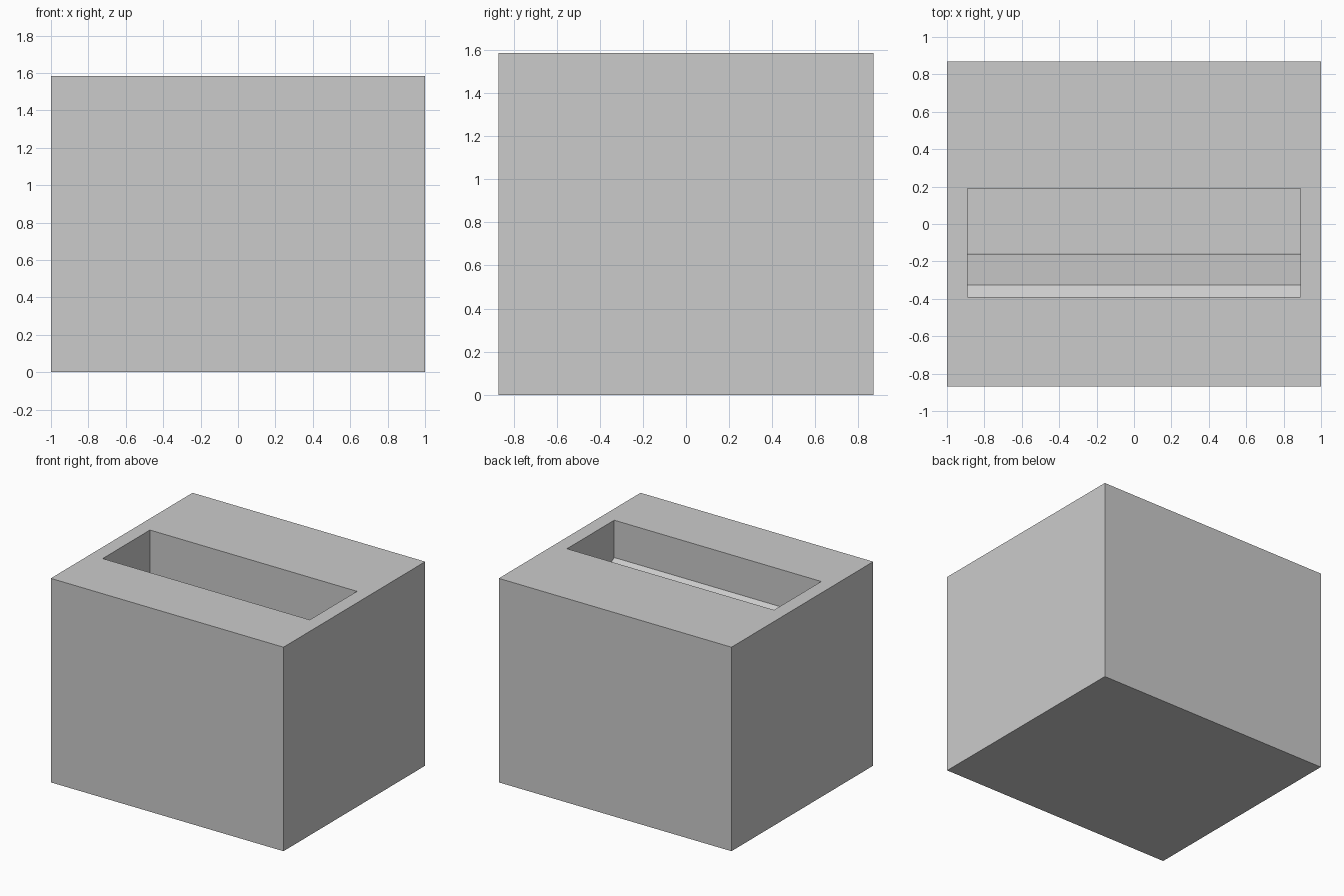
import bpy
import bmesh

default = bpy.data.objects.get("Cube")
if default:
    bpy.data.objects.remove(default, do_unlink=True)

grey = bpy.data.materials.new("plain_grey")
grey.use_nodes = True
colour = (0.6, 0.6, 0.6, 1)
grey.diffuse_color = colour
grey.node_tree.nodes["Principled BSDF"].inputs["Base Color"].default_value = colour

HEIGHT = 1.585


def prism(name, profile, half_width):
    """Extrude a closed (y, z) profile symmetrically along x."""
    bm = bmesh.new()
    face = bm.faces.new([bm.verts.new((-half_width, y, z)) for y, z in profile])
    result = bmesh.ops.extrude_face_region(bm, geom=[face])
    moved = [v for v in result["geom"] if isinstance(v, bmesh.types.BMVert)]
    bmesh.ops.translate(bm, verts=moved, vec=(2 * half_width, 0, 0))
    bmesh.ops.recalc_face_normals(bm, faces=bm.faces)
    mesh = bpy.data.meshes.new(name)
    bm.to_mesh(mesh)
    bm.free()
    mesh.materials.append(grey)
    obj = bpy.data.objects.new(name, mesh)
    bpy.context.collection.objects.link(obj)
    return obj


# Solid block
block = prism("block", [(-0.87, 0), (0.87, 0), (0.87, HEIGHT), (-0.87, HEIGHT)], 1)

# Slot: straight walls, sloped front lip, narrow ledge and lower floor
slot_profile = [
    (-0.39, HEIGHT + 0.1),
    (-0.39, HEIGHT - 0.29),
    (-0.325, HEIGHT - 0.33),
    (-0.16, HEIGHT - 0.32),
    (-0.158, HEIGHT - 0.45),
    (0.19, HEIGHT - 0.45),
    (0.19, HEIGHT + 0.1),
]
cutter = prism("slot_cutter", slot_profile, 0.89)

cut = block.modifiers.new("slot", "BOOLEAN")
cut.operation = "DIFFERENCE"
cut.solver = "EXACT"
cut.object = cutter

# Apply the cut and remove the helper
bpy.context.view_layer.objects.active = block
block.select_set(True)
bpy.ops.object.modifier_apply(modifier=cut.name)
bpy.data.objects.remove(cutter, do_unlink=True)
